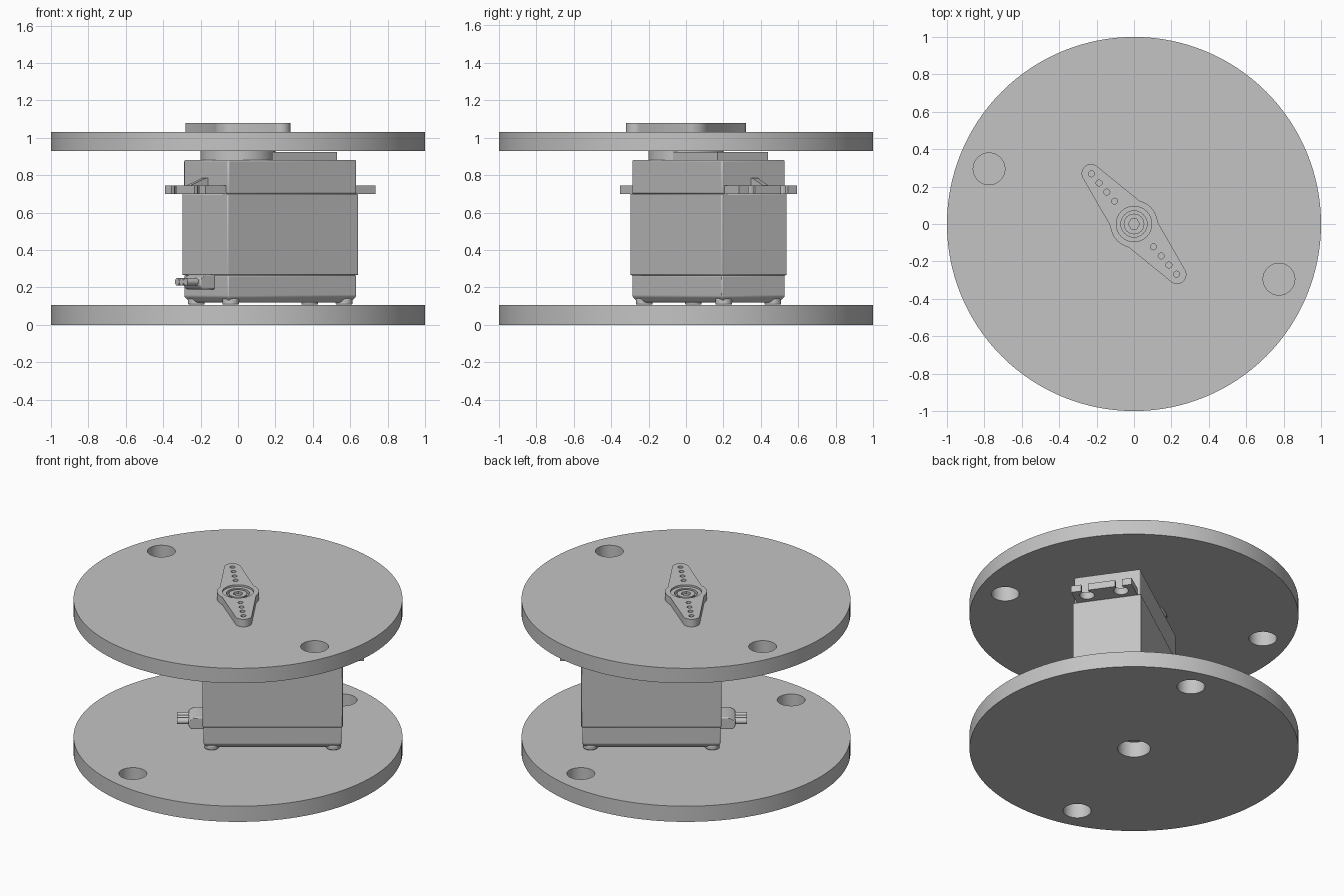
import bpy, bmesh
from math import sin, cos, pi, radians, acos
from mathutils import Matrix

if "Cube" in bpy.data.objects:
    bpy.data.objects.remove(bpy.data.objects["Cube"])

grey = bpy.data.materials.new("plain grey")
grey.use_nodes = True
colour = (0.55, 0.55, 0.55, 1)
grey.diffuse_color = colour
grey.node_tree.nodes["Principled BSDF"].inputs["Base Color"].default_value = colour

TURN = radians(35)        # servo body heading
HORN = radians(130.4)     # horn heading


def arc(cx, cy, r, a0=0, a1=2 * pi, n=48, closed=True):
    """Points on an arc; a closed circle leaves out its last point."""
    steps = n if closed else n - 1
    return [(cx + r * cos(a0 + (a1 - a0) * i / steps),
             cy + r * sin(a0 + (a1 - a0) * i / steps)) for i in range(n)]


def rect(u0, u1, v):
    return [(u0, -v), (u1, -v), (u1, v), (u0, v)]


def loft(name, rings, turn=0, bevel=0):
    """Solid through a stack of (outline, z) rings."""
    bm = bmesh.new()
    loops = [[bm.verts.new((x, y, z)) for x, y in pts] for pts, z in rings]
    bm.faces.new(loops[0][::-1])
    bm.faces.new(loops[-1])
    for low, high in zip(loops, loops[1:]):
        for i in range(len(low)):
            j = (i + 1) % len(low)
            bm.faces.new((low[i], low[j], high[j], high[i]))
    bmesh.ops.transform(bm, matrix=Matrix.Rotation(turn, 4, "Z"), verts=bm.verts)
    mesh = bpy.data.meshes.new(name)
    bm.to_mesh(mesh)
    bm.free()
    mesh.materials.append(grey)
    ob = bpy.data.objects.new(name, mesh)
    bpy.context.collection.objects.link(ob)
    if bevel:
        mod = ob.modifiers.new("bevel", "BEVEL")
        mod.width, mod.segments = bevel, 2
    return ob


def prism(name, pts, z0, z1, turn=0, bevel=0):
    return loft(name, [(pts, z0), (pts, z1)], turn, bevel)


def combine(ob, tools, operation="DIFFERENCE"):
    """Apply a boolean with each tool, then drop the tool."""
    bpy.context.view_layer.objects.active = ob
    for tool in tools:
        mod = ob.modifiers.new("bool", "BOOLEAN")
        mod.operation, mod.object, mod.solver = operation, tool, "EXACT"
        bpy.ops.object.modifier_apply(modifier=mod.name)
        bpy.data.objects.remove(tool)


def drill(x, y, r, z0, z1, turn=0, n=32):
    return prism("cutter", arc(x, y, r, n=n), z0, z1, turn)


# Round plates, each with a centre hole and two mounting holes
for name, z0, z1, hx, hy, centre in (("base_plate", 0, 0.105, 0.22, 0.80, 0.1),
                                     ("top_plate", 0.93, 1.03, 0.775, -0.295, 0.09)):
    plate = prism(name, arc(0, 0, 1, n=128), z0, z1)
    combine(plate, [drill(s * hx, s * hy, 0.085, z0 - 0.1, z1 + 0.1) for s in (1, -1)]
            + [drill(0, 0, centre, z0 - 0.1, z1 + 0.1)])

# Servo case: bottom cover, middle and top cover
U0, U1, V = -0.217, 0.637, 0.214


def case(inset):
    return rect(U0 + inset, U1 - inset, V - inset)


loft("bottom_cover", [(case(0.03), 0.12), (case(0.008), 0.15), (case(0.008), 0.265)], TURN, 0.006)
prism("case_middle", case(0), 0.265, 0.70, TURN, 0.006)
prism("top_cover", case(0.007), 0.70, 0.882, TURN, 0.008)

# Raised gear housing under the top plate
prism("gear_housing", rect(0, 0.53, 0.165), 0.875, 0.925, TURN)
prism("gear_housing_round", arc(0, 0, 0.2), 0.875, 0.928, TURN)
prism("output_shaft", arc(0, 0, 0.088), 0.92, 1.035)

# Case screws
for u in (-0.16, 0.58):
    for v in (-0.16, 0.16):
        prism("case_screw", arc(u, v, 0.045, n=24), 0.108, 0.14, TURN, 0.006)

# Mounting ears with open slots and a stiffening rib
for side, wall, tip in (("right", U0, -0.345), ("left", U1, 0.765)):
    out = 1 if tip > wall else -1
    a, b = sorted((wall - out * 0.02, tip))
    ear = prism(side + "_mounting_ear", rect(a, b, 0.19), 0.70, 0.745, TURN)
    cuts = []
    for v in (-0.107, 0.107):
        hole = tip - out * 0.06
        s0, s1 = sorted((hole, tip + out * 0.05))
        slot = [(s0, v - 0.022), (s1, v - 0.022), (s1, v + 0.022), (s0, v + 0.022)]
        cuts += [drill(hole, v, 0.045, 0.6, 0.8, TURN), prism("cutter", slot, 0.6, 0.8, TURN)]
    combine(ear, cuts)
    low = rect(*sorted((wall - out * 0.01, tip - out * 0.01)), 0.018)
    high = rect(*sorted((wall - out * 0.01, wall + out * 0.005)), 0.018)
    loft(side + "_ear_rib", [(low, 0.74), (high, 0.785)], TURN)

# Cable outlet: a tapered grommet and three wires
grommet = loft("cable_grommet", [(rect(-0.285, -0.2, 0.08), 0.19),
                                 (rect(-0.30, -0.2, 0.08), 0.21),
                                 (rect(-0.30, -0.2, 0.08), 0.25),
                                 (rect(-0.265, -0.2, 0.08), 0.27)], TURN, 0.006)
for v in (-0.04, 0, 0.04):
    wire = prism("cable_wire", arc(0, 0, 0.02, n=16), 0, 0.09)
    wire.matrix_world = (Matrix.Rotation(TURN, 4, "Z") @ Matrix.Translation((-0.28, v, 0.23))
                         @ Matrix.Rotation(-pi / 2, 4, "Y"))

# Two-armed horn: tapered arms wrapped round a hub
REACH, HUB, TIP = 0.355, 0.115, 0.05
t = acos((HUB - TIP) / REACH)
outline = []
for k in (0, pi):
    outline += arc(REACH * cos(k), 0, TIP, k - t, k + t, 20, False)
    outline += arc(0, 0, HUB, k + t, k + pi - t, 8, False)
horn = prism("servo_horn", outline, 1.025, 1.08, HORN)
combine(horn, [prism("hub", arc(0, 0, 0.127), 1.025, 1.08, HORN)], "UNION")
combine(horn, [drill(s * d, 0, 0.016, 1.0, 1.1, HORN, 16)
               for s in (1, -1) for d in (0.16, 0.224, 0.288, 0.352)]
        + [drill(0, 0, 0.095, 1.068, 1.1), drill(0, 0, 0.07, 1.045, 1.1)])
screw = prism("horn_screw", arc(0, 0, 0.055, n=32), 1.03, 1.066)
combine(screw, [drill(0, 0, 0.03, 1.05, 1.1, 0, 6)])

# Smooth the round walls, keep edges crisp
bpy.ops.object.select_all(action="DESELECT")
for ob in bpy.context.scene.objects:
    if ob.type == "MESH" and grey.name in ob.data.materials:
        ob.select_set(True)
        bpy.context.view_layer.objects.active = ob
bpy.ops.object.shade_smooth_by_angle(angle=radians(30))
